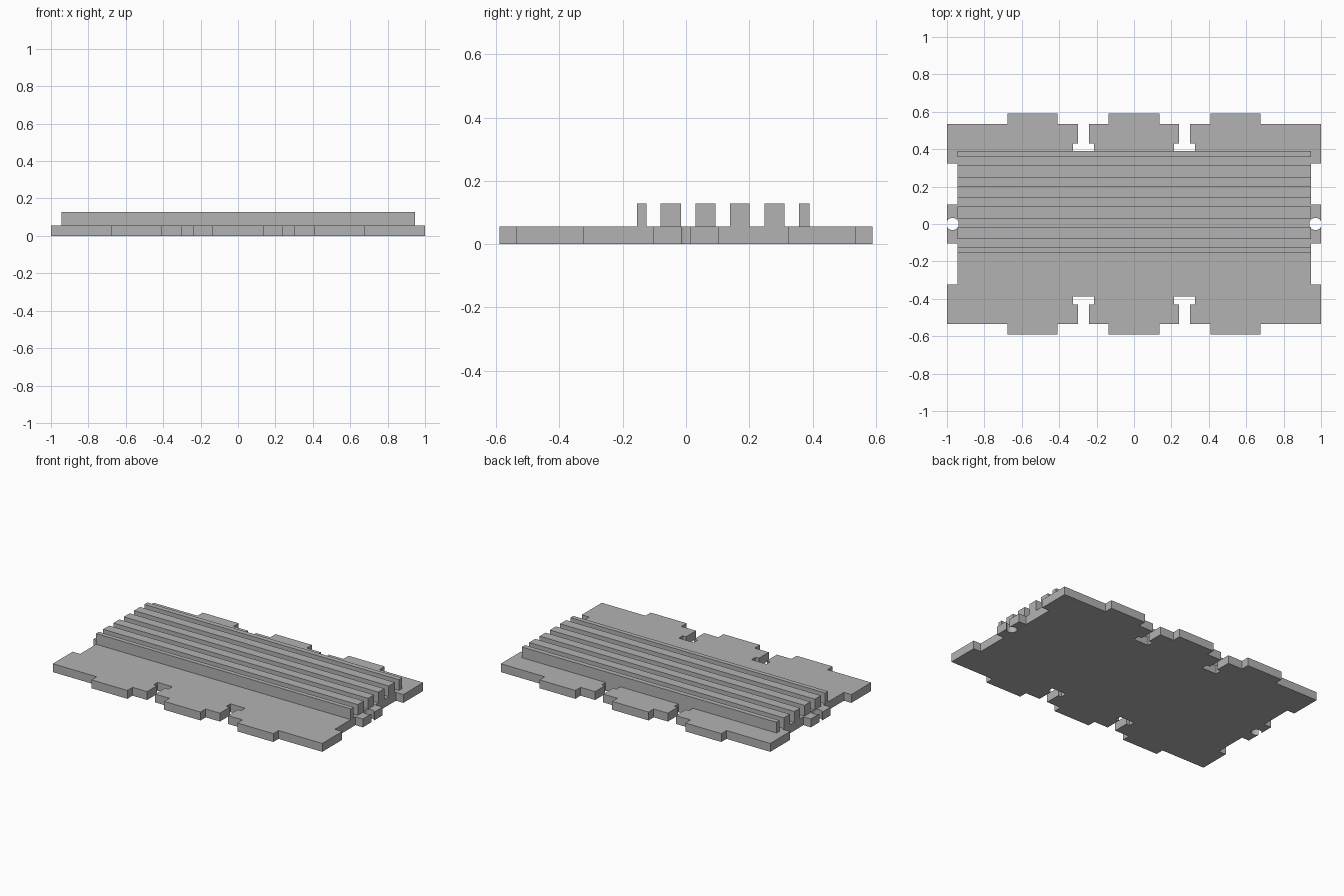
import bpy, bmesh, math

cube = bpy.data.objects.get("Cube")
if cube:
    bpy.data.objects.remove(cube)

PLATE_TOP, RIB_TOP = 0.056, 0.128
RIB_HALF_LENGTH = 0.945

grey = bpy.data.materials.new("plain grey")
grey.use_nodes = True
colour = (0.45, 0.45, 0.45, 1)
grey.diffuse_color = colour
grey.node_tree.nodes["Principled BSDF"].inputs["Base Color"].default_value = colour


def prism(name, outline, bottom, top):
    """Extrude a flat counter-clockwise outline upwards into a solid."""
    bm = bmesh.new()
    base = bm.faces.new([bm.verts.new((x, y, bottom)) for x, y in outline])
    raised = bmesh.ops.extrude_face_region(bm, geom=[base], use_keep_orig=True)
    for v in raised["geom"]:
        if isinstance(v, bmesh.types.BMVert):
            v.co.z = top
    bmesh.ops.recalc_face_normals(bm, faces=bm.faces)
    mesh = bpy.data.meshes.new(name)
    bm.to_mesh(mesh)
    bm.free()
    mesh.materials.append(grey)
    obj = bpy.data.objects.new(name, mesh)
    bpy.context.collection.objects.link(obj)
    return obj


# Front edge of one quarter: tabs, T-shaped slot and side recess
quarter = [(0.135, -0.59), (0.135, -0.535), (0.24, -0.535), (0.24, -0.43),
           (0.215, -0.43), (0.215, -0.388), (0.325, -0.388), (0.325, -0.43),
           (0.30, -0.43), (0.30, -0.535), (0.408, -0.535), (0.408, -0.59),
           (0.675, -0.59), (0.675, -0.535), (1, -0.535), (1, -0.324),
           (0.945, -0.324), (0.945, -0.105), (1, -0.105)]

# Round notch in the middle of each side tab
centre, radius, steps = 0.97, 0.033, 12
start = math.acos((1 - centre) / radius)
for i in range(steps):
    a = start + (math.pi - start) * i / steps
    quarter.append((centre + radius * math.cos(a), -radius * math.sin(a)))

# Mirror the quarter to the back, then to the other side
half = quarter + [(centre - radius, 0)] + [(x, -y) for x, y in reversed(quarter)]
outline = half + [(-x, y) for x, y in reversed(half)]
plate = prism("base_plate", outline, 0, PLATE_TOP)

# Raised ribs: narrow outer ones and wide inner ones
ribs = [(-0.155, -0.125), (-0.08, -0.016), (0.03, 0.093),
        (0.139, 0.201), (0.248, 0.312), (0.357, 0.39)]
for i, (front, back) in enumerate(ribs):
    r = RIB_HALF_LENGTH
    prism(f"rib_{i + 1}", [(-r, front), (r, front), (r, back), (-r, back)],
          PLATE_TOP, RIB_TOP)

# Smooth only the round notches
bpy.ops.object.select_all(action="DESELECT")
plate.select_set(True)
bpy.context.view_layer.objects.active = plate
bpy.ops.object.shade_smooth_by_angle(angle=math.radians(30))
